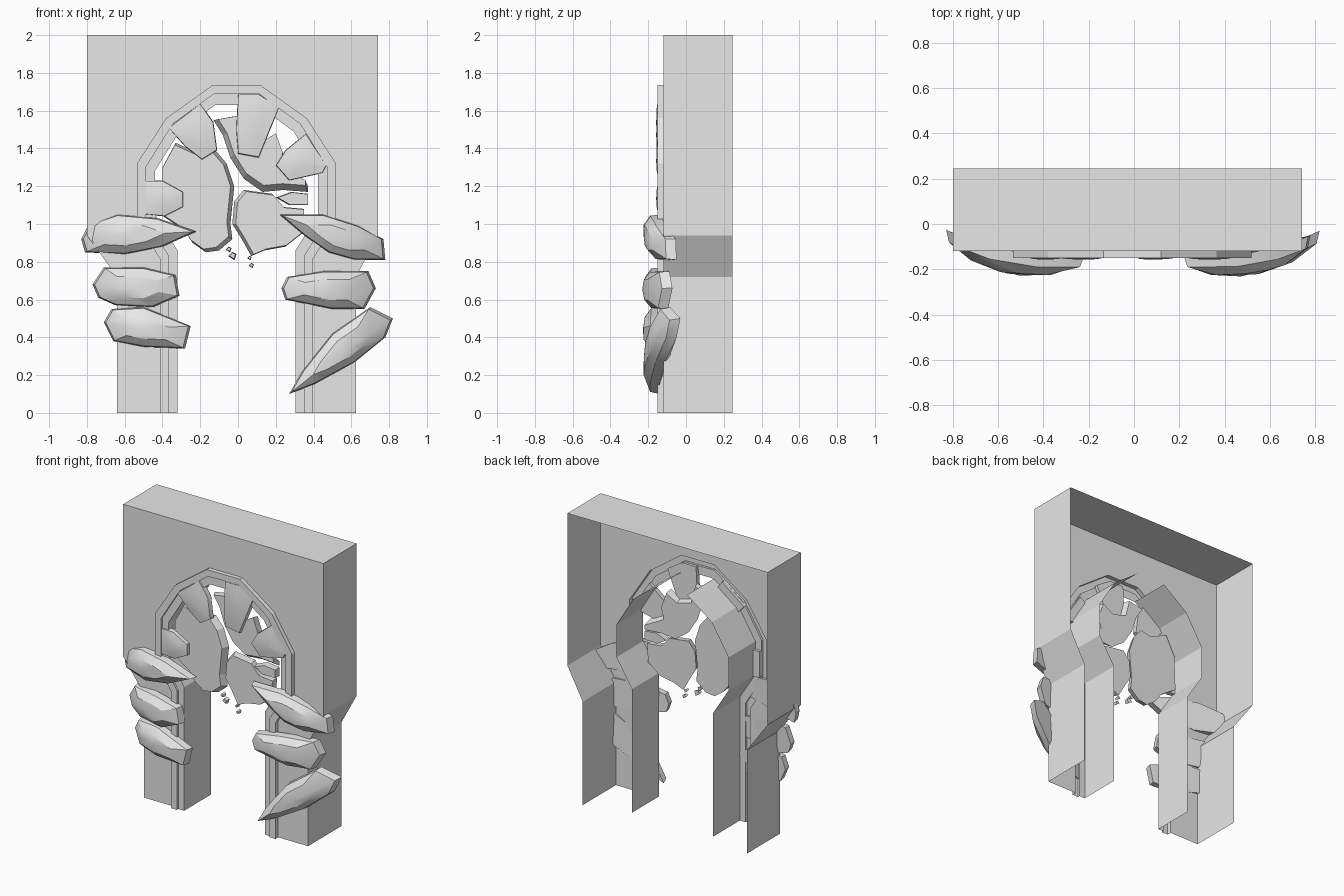
import bpy
import bmesh
from mathutils import Vector

cube = bpy.data.objects.get("Cube")
if cube:
    bpy.data.objects.remove(cube, do_unlink=True)

stone = bpy.data.materials.new("stone grey")
stone.use_nodes = True
GREY = (0.8, 0.8, 0.8, 1)
stone.diffuse_color = GREY
stone.node_tree.nodes["Principled BSDF"].inputs["Base Color"].default_value = GREY


def finish(name, bm, smooth=False):
    """Turn a bmesh into a named object with the stone material."""
    mesh = bpy.data.meshes.new(name)
    bm.to_mesh(mesh)
    bm.free()
    mesh.materials.append(stone)
    obj = bpy.data.objects.new(name, mesh)
    bpy.context.collection.objects.link(obj)
    if smooth:
        bpy.ops.object.select_all(action="DESELECT")
        obj.select_set(True)
        bpy.context.view_layer.objects.active = obj
        bpy.ops.object.shade_smooth_by_angle()
    return obj


def mirrored(half):
    """Complete a left-hand path with its reflection."""
    centre = -0.008
    return half + [(2 * centre - x, z) for x, z in reversed(half)]


def loft(name, rings, skip_top=False):
    """Join successive (path, depth) rings with quads."""
    bm = bmesh.new()
    rows = [[bm.verts.new((x, y, z)) for x, z in path] for path, y in rings]
    for a, b in zip(rows, rows[1:]):
        for i in range(len(a) - 1):
            if skip_top and i == len(a) // 2 - 1:
                continue
            bm.faces.new((a[i], b[i], b[i + 1], a[i + 1]))
    return finish(name, bm)


def block(name, outline, rings, tip=None, pivot=None, smooth=False):
    """Stack scaled copies of an outline; rings hold (scale, depth function)."""
    bm = bmesh.new()
    points = [Vector(p) for p in outline]
    middle = sum(points, Vector((0, 0))) / len(points)
    pivot = Vector(pivot) if pivot else middle
    rows = []
    for scale, depth in rings:
        row = []
        for p in points:
            q = pivot + (p - pivot) * scale
            row.append(bm.verts.new((q.x, depth(q.x), q.y)))
        rows.append(row)
    count = len(points)
    for a, b in zip(rows, rows[1:]):
        for i in range(count):
            j = (i + 1) % count
            bm.faces.new((a[i], a[j], b[j], b[i]))
    bm.faces.new(rows[0])
    if tip:
        top = bm.verts.new((middle.x, tip(middle.x), middle.y))
        for i in range(count):
            bm.faces.new((rows[-1][i], rows[-1][(i + 1) % count], top))
    else:
        bm.faces.new(rows[-1])
    bmesh.ops.recalc_face_normals(bm, faces=bm.faces)
    return finish(name, bm, smooth)


# Wall shell with open back, raised arch trim and the tunnel lining
wall = mirrored([(-.64, 0), (-.64, .72), (-.8, .94), (-.8, 1.28), (-.8, 2), (-.13, 2)])
wall = [(min(x, .742), z) for x, z in wall]
trim = mirrored([(-.41, 0), (-.41, .81), (-.535, 1.01), (-.535, 1.32), (-.38, 1.56), (-.135, 1.735)])
step = mirrored([(-.365, 0), (-.365, .83), (-.488, 1.03), (-.488, 1.3), (-.345, 1.53), (-.125, 1.69)])
opening = mirrored([(-.32, 0), (-.32, .86), (-.44, 1.05), (-.44, 1.28), (-.31, 1.49), (-.12, 1.63)])
FACE, RAISED, LOW, BACK, LINING = -.12, -.15, -.135, .245, .16
loft("wall_shell", [(wall, BACK), (wall, FACE), (trim, FACE)])
loft("arch_trim", [(trim, FACE), (trim, RAISED), (step, RAISED), (step, LOW), (opening, LOW)])
loft("arch_tunnel", [(opening, LOW), (opening, LINING)], skip_top=True)


# Large rounded stones, curving back towards the outer sides of the wall
def wrap(offset):
    return lambda x: offset - .19 + .11 * (max(abs(x) - .4, 0) / .42) ** 2


side_stones = {
    "right_upper_stone": [(-.83, .92), (-.79, 1), (-.64, 1.05), (-.42, 1.03), (-.22, .96),
                          (-.4, .88), (-.6, .84), (-.81, .85)],
    "right_middle_stone": [(-.77, .68), (-.71, .77), (-.5, .77), (-.33, .73), (-.31, .62),
                           (-.45, .56), (-.65, .57), (-.74, .61)],
    "right_lower_stone": [(-.71, .48), (-.67, .55), (-.5, .56), (-.25, .46), (-.28, .34),
                          (-.5, .35), (-.66, .38)],
    "left_upper_stone": [(.22, 1.05), (.45, 1.05), (.64, .99), (.77, .92), (.78, .81),
                         (.62, .81), (.48, .85), (.35, .94)],
    "left_middle_stone": [(.23, .66), (.26, .72), (.45, .75), (.69, .75), (.73, .66),
                          (.67, .55), (.5, .55), (.25, .6)],
    "left_lower_stone": [(.27, .1), (.34, .22), (.5, .42), (.7, .56), (.82, .5),
                         (.78, .4), (.62, .27), (.4, .15)],
}
for name, outline in side_stones.items():
    rings = [(1, wrap(.05)), (.95, wrap(0)), (.55, wrap(-.035))]
    block(name, outline, rings, tip=wrap(-.045), smooth=True)


# Flatter stones set around the arch
def flat(y):
    return lambda x: y


arch_stones = {
    "arch_stone_low": [(-.49, 1.23), (-.4, 1.23), (-.29, 1.17), (-.29, 1.09), (-.39, 1.04), (-.49, 1.05)],
    "arch_stone_right": [(-.37, 1.51), (-.2, 1.64), (-.13, 1.54), (-.11, 1.39), (-.19, 1.34), (-.28, 1.41)],
    "arch_keystone": [(0, 1.69), (.11, 1.69), (.22, 1.62), (.11, 1.35), (0, 1.37), (-.01, 1.5)],
    "arch_stone_left": [(.2, 1.31), (.25, 1.39), (.36, 1.48), (.47, 1.31), (.45, 1.27), (.27, 1.23)],
}
for name, outline in arch_stones.items():
    rings = [(1, flat(-.11)), (.97, flat(-.145)), (.5, flat(-.155))]
    block(name, outline, rings, tip=flat(-.158), smooth=True)

# Broken infill slabs, chamfered along the fractured edges
slabs = {
    "right_slab": ((-.42, 1.2), .95, [
        (-.4, 1.3), (-.33, 1.43), (-.2, 1.37), (-.12, 1.39), (-.06, 1.32), (-.02, 1.2),
        (-.04, 1), (-.03, .92), (-.1, .86), (-.17, .85), (-.24, .9), (-.29, .97),
        (-.41, 1.05), (-.42, 1.2)][:-1]),
    "left_upper_slab": ((.2, 1.6), .92, [
        (-.13, 1.55), (-.02, 1.57), (.01, 1.45), (.12, 1.42), (.2, 1.47), (.24, 1.36),
        (.22, 1.28), (.37, 1.2), (.37, 1.17), (.24, 1.18), (.13, 1.17), (.03, 1.24),
        (-.04, 1.35), (-.08, 1.47)]),
    "left_lower_slab": ((.34, 1.02), .95, [
        (-.03, 1), (-.02, 1.12), (.03, 1.18), (.18, 1.16), (.24, 1.09), (.35, 1.08),
        (.34, .95), (.25, .88), (.14, .86), (.07, .83), (.02, .92)]),
    "left_shard": ((.36, 1.13), .93, [
        (.2, 1.14), (.28, 1.17), (.37, 1.16), (.37, 1.1), (.27, 1.1)]),
}
for name, (pivot, scale, outline) in slabs.items():
    block(name, outline, [(1, flat(-.07)), (scale, flat(-.12))], pivot=pivot)

# Small falling fragments
for i, (x, z, r) in enumerate([(-.05, .865, .016), (-.03, .83, .022), (.06, .82, .012), (.07, .78, .014)]):
    outline = [(x - r, z), (x, z + r), (x + r, z + r / 2), (x + r / 2, z - r)]
    block(f"fragment_{i}", outline, [(1, flat(-.08)), (.7, flat(-.11))])
